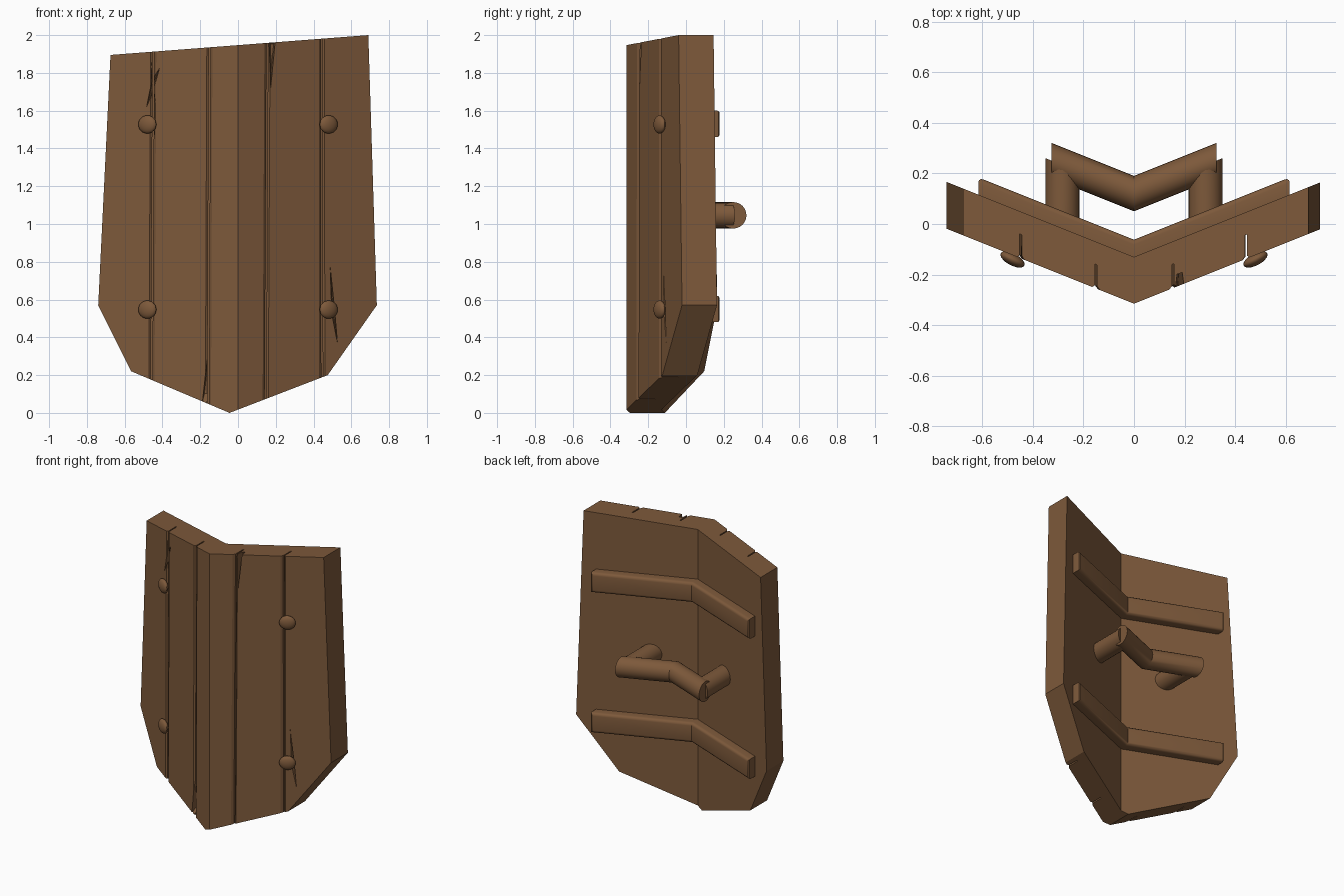
import bpy, bmesh
from mathutils import Matrix, Vector

if "Cube" in bpy.data.objects:
    bpy.data.objects.remove(bpy.data.objects["Cube"])

wood = bpy.data.materials.new("brown wood")
wood.diffuse_color = (0.205, 0.100, 0.043, 1)
wood.use_nodes = True
wood.node_tree.nodes["Principled BSDF"].inputs["Base Color"].default_value = wood.diffuse_color

SLOPE = 0.4  # the whole shield is built flat, then folded back along x = 0
OUTLINE = [(-0.675, 1.895), (0.69, 2.0), (0.735, 0.57), (0.475, 0.2),
           (-0.045, 0.0), (-0.565, 0.22), (-0.74, 0.57)]


def make(name, bm):
    me = bpy.data.meshes.new(name)
    bm.to_mesh(me)
    bm.free()
    ob = bpy.data.objects.new(name, me)
    bpy.context.collection.objects.link(ob)
    return ob


def fold(name, bm, smooth=False):
    """Split at the centre line, shear both halves back, make the object."""
    bmesh.ops.bisect_plane(bm, geom=bm.verts[:] + bm.edges[:] + bm.faces[:],
                           dist=1e-5, plane_co=(0, 0, 0), plane_no=(1, 0, 0))
    for v in bm.verts:
        v.co.y += SLOPE * abs(v.co.x)
    bmesh.ops.recalc_face_normals(bm, faces=bm.faces)
    ob = make(name, bm)
    ob.data.materials.append(wood)
    if smooth:
        bpy.ops.object.select_all(action='DESELECT')
        ob.select_set(True)
        bpy.context.view_layer.objects.active = ob
        bpy.ops.object.shade_smooth_by_angle(angle=0.6)
    return ob


def slab(points, y0, y1, inset=0.0, cuts=()):
    """Outline in x-z, optionally inset and clipped, extruded from y0 to y1."""
    bm = bmesh.new()
    face = bm.faces.new([bm.verts.new((x, y0, z)) for x, z in points])
    if inset:
        rim = bmesh.ops.inset_region(bm, faces=[face], thickness=inset, use_even_offset=True)
        bmesh.ops.delete(bm, geom=rim["faces"], context='FACES')
    for co, no in cuts:
        bmesh.ops.bisect_plane(bm, geom=bm.verts[:] + bm.edges[:] + bm.faces[:],
                               dist=1e-5, plane_co=co, plane_no=no, clear_outer=True)
    ext = bmesh.ops.extrude_face_region(bm, geom=bm.faces[:])
    for v in ext["geom"]:
        if isinstance(v, bmesh.types.BMVert):
            v.co.y = y1
    bmesh.ops.recalc_face_normals(bm, faces=bm.faces)
    return bm


# backing board
fold("backing_board", slab(OUTLINE, -0.22, -0.13))

# crack cutters: wedges narrowing into the wood
CRACKS = [
    [(-0.41, 1.84), (-0.45, 1.70), (-0.49, 1.60), (-0.455, 1.77)],
    [(-0.462, 1.90), (-0.436, 1.65), (-0.44, 1.39), (-0.455, 1.65)],
    [(0.16, 2.02), (0.204, 2.02), (0.172, 1.69)],
    [(0.485, 0.81), (0.512, 0.55), (0.53, 0.34), (0.495, 0.52)],
    [(-0.158, 0.35), (-0.155, 0.04), (-0.192, 0.04)],
]
cutters = []
for pts in CRACKS:
    bm = slab(pts, -0.33, -0.26)
    cx = sum(p[0] for p in pts) / len(pts)
    cz = sum(p[1] for p in pts) / len(pts)
    for v in bm.verts:
        if v.co.y > -0.3:
            v.co.x = cx + (v.co.x - cx) * 0.4
            v.co.z = cz + (v.co.z - cz) * 0.4
    cutters.append(make("crack_cutter", bm))

# front planks, split along slightly slanted seams (x at z=0, x at z=2)
SEAMS = [(-0.458, -0.447), (-0.158, -0.15), (0.145, 0.155), (0.445, 0.443)]
GAP, CHAMFER = 0.004, 0.011
for i in range(5):
    cuts, bounds = [], []
    for j, side in ((i - 1, -1), (i, 1)):
        if 0 <= j < 4:
            x0, x1 = SEAMS[j]
            n = Vector((2, 0, x0 - x1)).normalized() * side
            co = Vector((x0 - side * GAP, 0, 0))
            cuts.append((co, n))
            bounds.append((co, n))
    bm = slab(OUTLINE, -0.22, -0.315, inset=0.018, cuts=cuts)
    edges = [e for e in bm.edges if all(v.co.y < -0.3 for v in e.verts) and any(
        all(abs((v.co - co).dot(n)) < 1e-3 for v in e.verts) for co, n in bounds)]
    bmesh.ops.bevel(bm, geom=edges, offset=CHAMFER, segments=1, affect='EDGES')
    bmesh.ops.recalc_face_normals(bm, faces=bm.faces)
    raw = make("raw_plank", bm)
    for c in cutters:
        m = raw.modifiers.new("crack", 'BOOLEAN')
        m.operation, m.solver, m.object = 'DIFFERENCE', 'EXACT', c
    bm = bmesh.new()
    bm.from_object(raw, bpy.context.evaluated_depsgraph_get())
    bpy.data.objects.remove(raw)
    fold(f"plank_{i + 1}", bm)
for c in cutters:
    bpy.data.objects.remove(c)

for z, level in ((0.55, "lower"), (1.53, "upper")):
    # back crossbars with rounded rear edges
    bm = slab([(-0.615, z - 0.07), (0.615, z - 0.07), (0.615, z + 0.07), (-0.615, z + 0.07)],
              -0.135, -0.062)
    rear = [e for e in bm.edges if all(v.co.y > -0.1 for v in e.verts)]
    bmesh.ops.bevel(bm, geom=rear, offset=0.02, segments=3, profile=0.5, affect='EDGES')
    fold(f"{level}_crossbar", bm, True)
    # rivets
    for x, side in ((-0.48, "left"), (0.48, "right")):
        bm = bmesh.new()
        bmesh.ops.create_uvsphere(bm, u_segments=20, v_segments=12, radius=1, matrix=(
            Matrix.Translation((x, -0.332, z - 0.003)) @ Matrix.Diagonal((0.048, 0.026, 0.048, 1))))
        fold(f"{level}_{side}_rivet", bm, True)


def rod(name, centre, axis, radius, length):
    bm = bmesh.new()
    rot = Vector((0, 0, 1)).rotation_difference(Vector(axis)).to_matrix().to_4x4()
    bmesh.ops.create_cone(bm, cap_ends=True, segments=24, radius1=radius, radius2=radius,
                          depth=length, matrix=Matrix.Translation(centre) @ rot)
    fold(name, bm, True)


# handle grip and its two posts
rod("handle_grip", (0, 0.12, 1.046), (1, 0, 0), 0.07, 0.65)
for s, side in ((-1, "left"), (1, "right")):
    rod(f"{side}_handle_post", (s * 0.283, -0.015, 1.046), (0, 1, 0), 0.067, 0.27)
